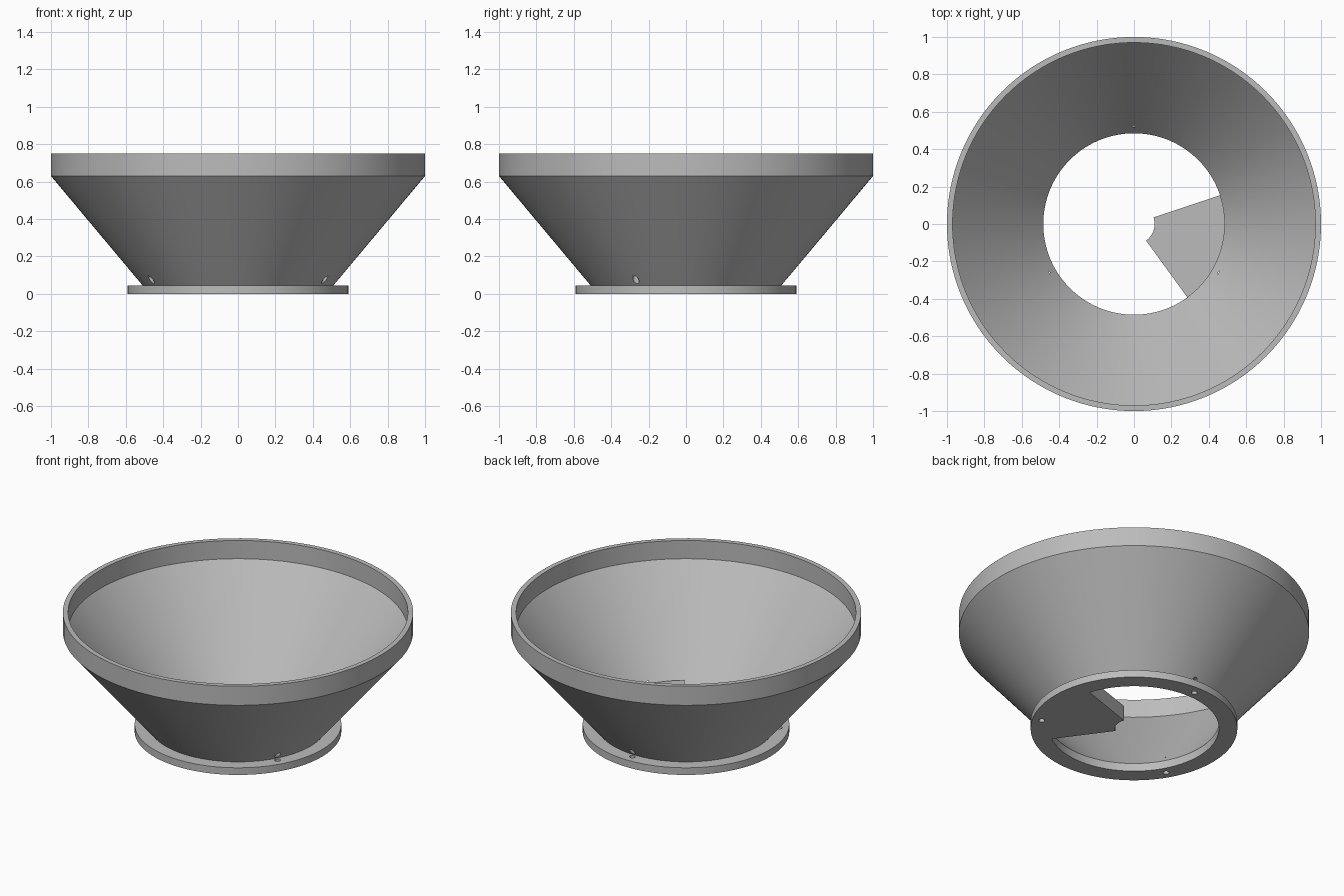
import bpy, bmesh, math

cube = bpy.data.objects.get("Cube")
if cube:
    bpy.data.objects.remove(cube, do_unlink=True)

SEGMENTS = 128
grey = bpy.data.materials.new("plain grey")
grey.use_nodes = True
GREY = (0.5, 0.5, 0.5, 1)
grey.diffuse_color = GREY
grey.node_tree.nodes["Principled BSDF"].inputs["Base Color"].default_value = GREY


def sweep(name, profile, start, end, steps):
    """Turn a closed (radius, height) profile about z between two angles."""
    full = abs(end - start) >= 360
    bm = bmesh.new()
    rings = []
    for i in range(steps if full else steps + 1):
        a = math.radians(start + (end - start) * i / steps)
        rings.append([bm.verts.new((r * math.cos(a), r * math.sin(a), z)) for r, z in profile])
    n = len(profile)
    for i in range(steps):
        a, b = rings[i], rings[(i + 1) % len(rings)]
        for j in range(n):
            k = (j + 1) % n
            bm.faces.new((a[j], b[j], b[k], a[k]))
    if not full:
        bm.faces.new(rings[0])
        bm.faces.new(rings[-1])
    bmesh.ops.recalc_face_normals(bm, faces=bm.faces)
    mesh = bpy.data.meshes.new(name)
    bm.to_mesh(mesh)
    bm.free()
    mesh.materials.append(grey)
    obj = bpy.data.objects.new(name, mesh)
    bpy.context.collection.objects.link(obj)
    return obj


def select_only(obj):
    bpy.ops.object.select_all(action="DESELECT")
    obj.select_set(True)
    bpy.context.view_layer.objects.active = obj


# Funnel: base flange, conical wall and upright rim in one turned profile
funnel = sweep("funnel_body", [
    (0.485, 0), (0.59, 0), (0.59, 0.045), (0.51, 0.045), (1, 0.63),
    (1, 0.75), (0.97, 0.75), (0.97, 0.635), (0.485, 0.05)], 0, 360, SEGMENTS)

# Three screw holes through the flange, nicking the foot of the cone
for angle in (90, 210, 330):
    a = math.radians(angle)
    bpy.ops.mesh.primitive_cylinder_add(
        vertices=24, radius=0.017, depth=0.145,
        location=(0.535 * math.cos(a), 0.535 * math.sin(a), 0.0225))
    cutter = bpy.context.object
    cutter.name = "screw_hole_cutter"
    cutter.hide_render = True
    cutter.data.materials.append(grey)
    select_only(funnel)
    cut = funnel.modifiers.new("screw_hole", "BOOLEAN")
    cut.operation = "DIFFERENCE"
    cut.solver = "EXACT"
    cut.object = cutter
    bpy.ops.object.modifier_apply(modifier=cut.name)
    bpy.data.objects.remove(cutter, do_unlink=True)

# Wedge-shaped plate covering part of the opening
wedge = sweep("outlet_wedge", [
    (0.11, 0), (0.486, 0), (0.486, 0.095), (0.11, 0.095)], -54, 18.5, 28)

for obj in (funnel, wedge):
    select_only(obj)
    bpy.ops.object.shade_smooth_by_angle(angle=math.radians(30))
